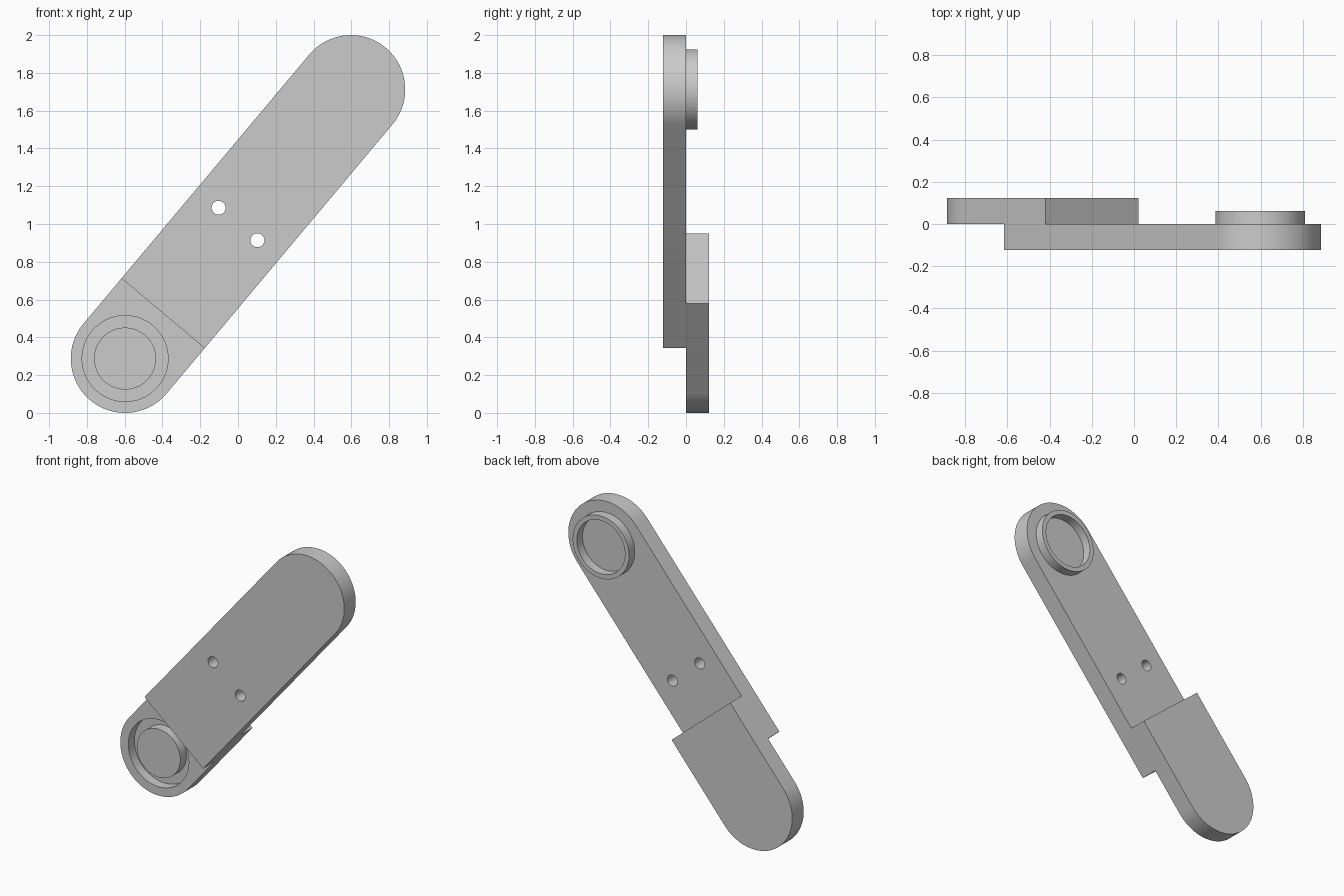
import bpy
import bmesh
from math import sin, cos, pi, radians

cube = bpy.data.objects.get("Cube")
if cube:
    bpy.data.objects.remove(cube, do_unlink=True)

TILT = radians(50)       # slope of the arm in the front plane
REACH = 0.93             # distance from the middle to each pivot
RADIUS = 0.2875          # half width of the arm
THICK = 0.123            # thickness of each plate
STEP = 0.061             # height of the collar

grey = bpy.data.materials.new("plain_grey")
grey.use_nodes = True
grey.diffuse_color = (0.6, 0.6, 0.6, 1)
grey.node_tree.nodes["Principled BSDF"].inputs["Base Color"].default_value = (0.6, 0.6, 0.6, 1)


def prism(name, outline, y0, y1):
    """Extrude an outline of (along, across) arm points from y0 to y1."""
    bm = bmesh.new()
    verts = [bm.verts.new((u * cos(TILT) - v * sin(TILT), y0,
                           u * sin(TILT) + v * cos(TILT) + 1)) for u, v in outline]
    face = bm.faces.new(verts)
    grown = bmesh.ops.extrude_face_region(bm, geom=[face])["geom"]
    moved = [g for g in grown if isinstance(g, bmesh.types.BMVert)]
    bmesh.ops.translate(bm, verts=moved, vec=(0, y1 - y0, 0))
    bmesh.ops.recalc_face_normals(bm, faces=bm.faces)
    mesh = bpy.data.meshes.new(name)
    bm.to_mesh(mesh)
    bm.free()
    mesh.materials.append(grey)
    obj = bpy.data.objects.new(name, mesh)
    bpy.context.collection.objects.link(obj)
    return obj


def disc(u, v, r, y0, y1, sides=96):
    ring = [(u + r * cos(2 * pi * i / sides), v + r * sin(2 * pi * i / sides))
            for i in range(sides)]
    return prism("disc_tool", ring, y0, y1)


def plate(name, square_end, side, y0, y1):
    """Arm plate with a square end and a round end at the pivot on one side."""
    n = 48
    arc = [(side * (REACH + RADIUS * cos(pi * i / n - pi / 2)),
            RADIUS * sin(pi * i / n - pi / 2)) for i in range(n + 1)]
    return prism(name, arc + [(square_end, RADIUS), (square_end, -RADIUS)], y0, y1)


def combine(obj, tool, operation):
    tool.hide_render = True
    mod = obj.modifiers.new(operation.lower(), "BOOLEAN")
    mod.object = tool
    mod.operation = operation
    mod.solver = "EXACT"
    bpy.context.view_layer.objects.active = obj
    bpy.ops.object.modifier_apply(modifier=mod.name)
    bpy.data.objects.remove(tool, do_unlink=True)


# Front plate: raised collar at the upper pivot and two through holes
front = plate("front_plate", -0.617, 1, -THICK, 0)
combine(front, disc(REACH, 0, 0.212, -0.03, STEP), "UNION")
combine(front, disc(REACH, 0, 0.181, 0, 0.1), "DIFFERENCE")
for across in (-0.134, 0.134):
    combine(front, disc(0, across, 0.037, -0.2, 0.1, 48), "DIFFERENCE")

# Back plate: ring groove around a centre post at the lower pivot
back = plate("back_plate", -0.308, -1, 0, THICK)
combine(back, disc(-REACH, 0, 0.2275, -0.05, 0.066), "DIFFERENCE")
combine(back, disc(-REACH, 0, 0.164, 0, 0.09), "UNION")

# Smooth the round walls, keep the edges crisp
bpy.ops.object.select_all(action="DESELECT")
for obj in (front, back):
    obj.select_set(True)
bpy.context.view_layer.objects.active = front
bpy.ops.object.shade_smooth_by_angle(angle=radians(30))
